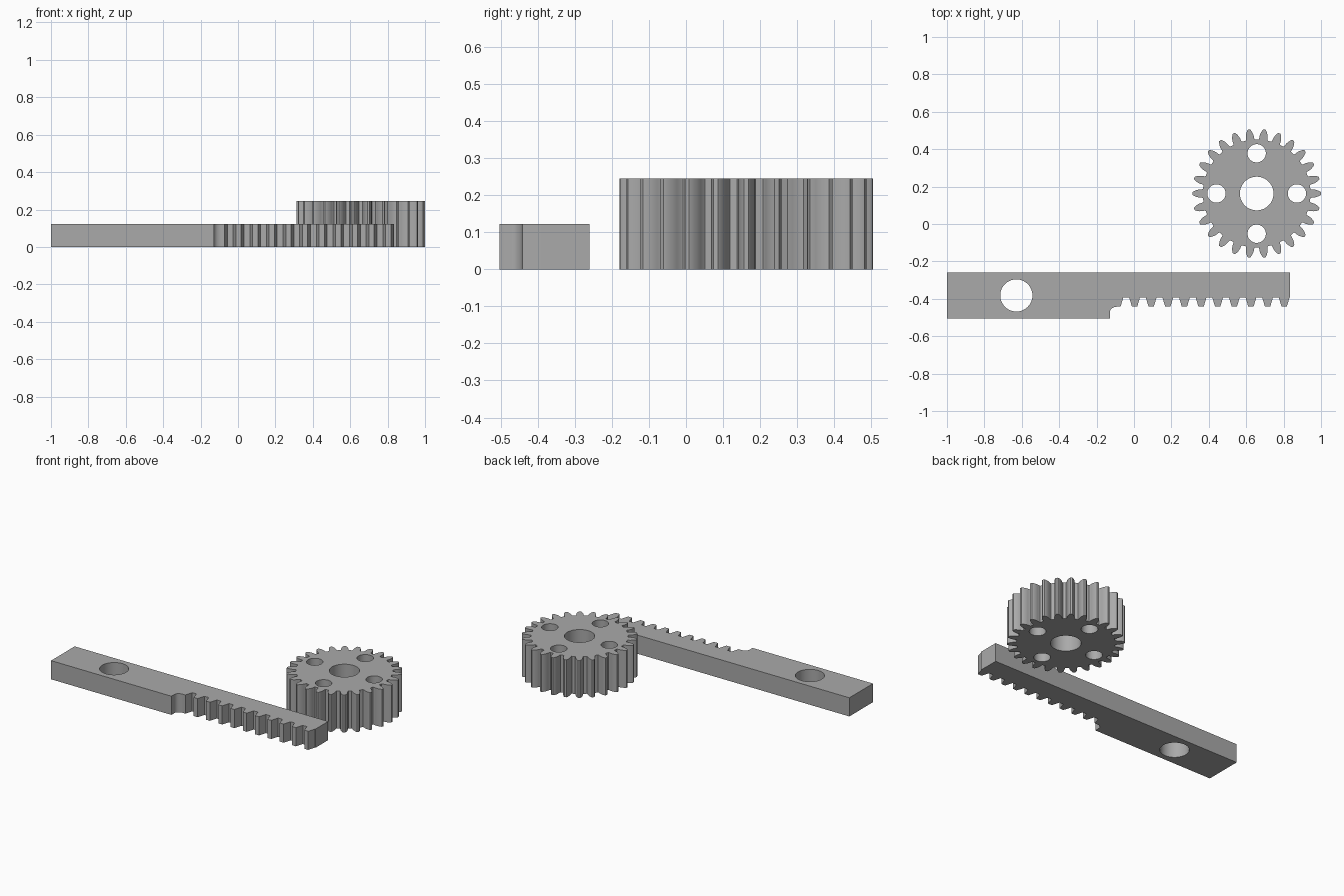
import bpy, bmesh
from math import sin, cos, pi, radians
from mathutils import Vector

cube = bpy.data.objects.get("Cube")
if cube:
    bpy.data.objects.remove(cube, do_unlink=True)

grey = bpy.data.materials.new("grey")
grey.use_nodes = True
colour = (0.4, 0.4, 0.4, 1)
grey.diffuse_color = colour
grey.node_tree.nodes["Principled BSDF"].inputs["Base Color"].default_value = colour


def extrude_outline(name, points, height):
    """Solid standing on the ground with the given plan outline."""
    bm = bmesh.new()
    face = bm.faces.new([bm.verts.new((x, y, 0)) for x, y in points])
    up = bmesh.ops.extrude_face_region(bm, geom=[face])["geom"]
    bmesh.ops.translate(bm, vec=(0, 0, height),
                        verts=[v for v in up if isinstance(v, bmesh.types.BMVert)])
    bmesh.ops.recalc_face_normals(bm, faces=bm.faces)
    mesh = bpy.data.meshes.new(name)
    bm.to_mesh(mesh)
    bm.free()
    mesh.materials.append(grey)
    obj = bpy.data.objects.new(name, mesh)
    bpy.context.collection.objects.link(obj)
    return obj


def drill(obj, x, y, radius):
    """Vertical round through hole."""
    bpy.ops.mesh.primitive_cylinder_add(vertices=64, radius=radius, depth=1, location=(x, y, 0))
    cutter = bpy.context.object
    cutter.name = "hole_cutter"
    cutter.data.materials.append(grey)
    cut = obj.modifiers.new("hole", "BOOLEAN")
    cut.object, cut.solver = cutter, "EXACT"
    bpy.ops.object.select_all(action="DESELECT")
    obj.select_set(True)
    bpy.context.view_layer.objects.active = obj
    bpy.ops.object.modifier_apply(modifier=cut.name)
    bpy.data.objects.remove(cutter, do_unlink=True)


# Pinion gear: half tooth profile as (radius, half width), mirrored and repeated
teeth = 26
cx, cy = 0.656, 0.163
half_tooth = [(0.288, 0.025), (0.293, 0.0225), (0.308, 0.0215), (0.32, 0.019),
              (0.331, 0.0145), (0.34, 0.0095), (0.344, 0.006)]
tooth = [(r, -w) for r, w in half_tooth] + [(r, w) for r, w in reversed(half_tooth)]
outline = []
for i in range(teeth):
    for r, w in tooth:
        a = 2 * pi * i / teeth + w / r
        outline.append((cx + r * cos(a), cy + r * sin(a)))
gear = extrude_outline("pinion_gear", outline, 0.245)
drill(gear, cx, cy, 0.09)
for i in range(4):
    a = i * pi / 2
    drill(gear, cx + 0.215 * cos(a), cy + 0.215 * sin(a), 0.049)

# Toothed rack: plain handle, rounded step, then a row of teeth
back, front, root, tip = -0.26, -0.504, -0.392, -0.442
step, end = -0.129, 0.835
outline = [(end, back), (-1, back), (-1, front), (step, front)]
for i in range(7):
    a = radians(180 - 15 * i)
    outline.append((step + 0.04 + 0.04 * cos(a), tip - 0.03 + 0.03 * sin(a)))
first, last, count = 0.003, 0.803, 10
pitch = (last - first) / (count - 1)
outline += [(first - pitch + 0.014, tip), (first - pitch + 0.029, root)]
for i in range(count):
    x = first + i * pitch
    outline += [(x - 0.029, root), (x - 0.014, tip), (x + 0.014, tip), (x + 0.029, root)]
outline.append((end, root))
rack = extrude_outline("toothed_rack", outline, 0.122)
drill(rack, -0.629, -0.382, 0.086)

# Smooth the curved walls and keep tooth edges crisp
bpy.ops.object.select_all(action="DESELECT")
for obj in (gear, rack):
    obj.select_set(True)
bpy.context.view_layer.objects.active = gear
bpy.ops.object.shade_smooth_by_angle(angle=radians(30))
